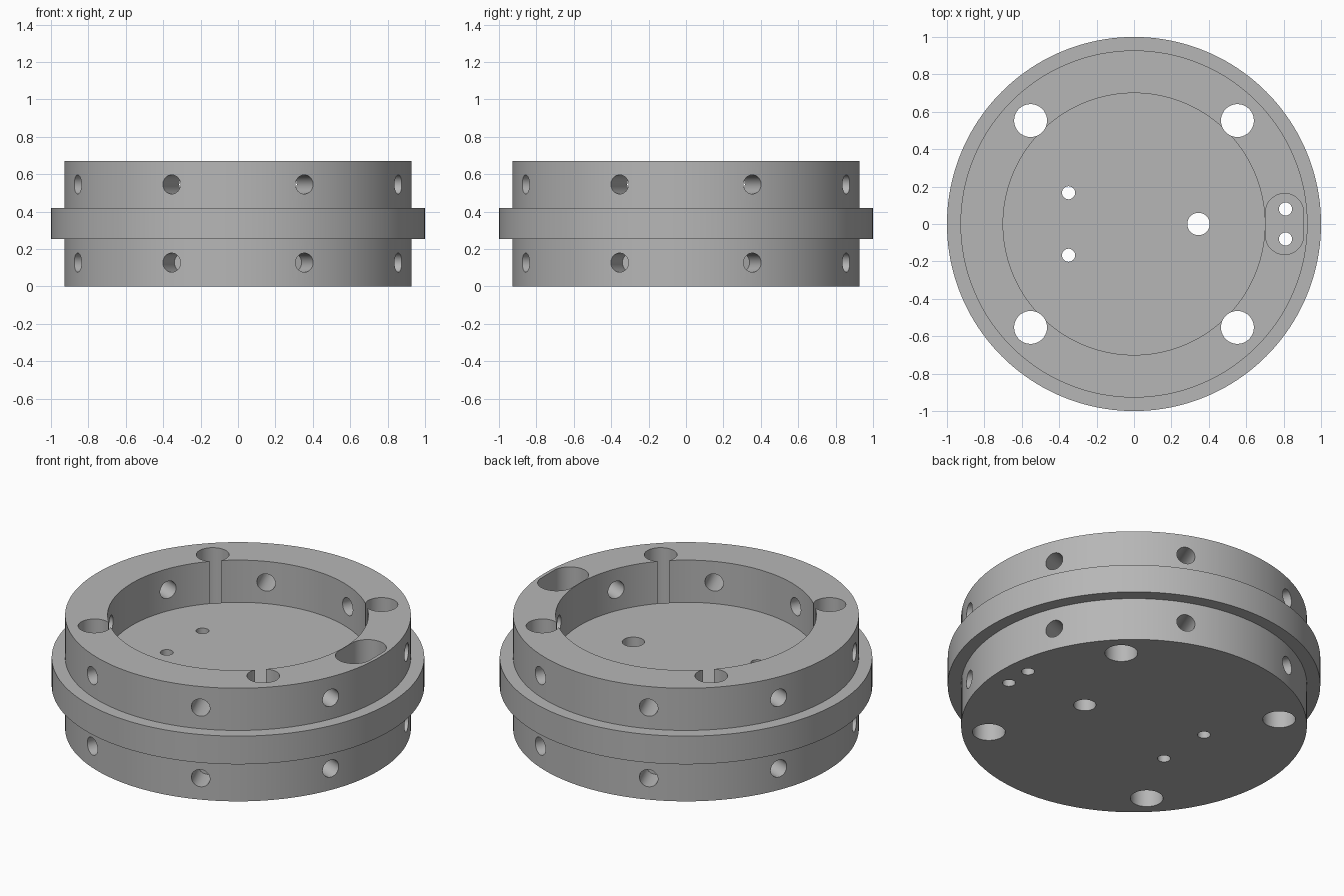
import bpy, bmesh, math
from mathutils import Matrix, Vector

if "Cube" in bpy.data.objects:
    bpy.data.objects.remove(bpy.data.objects["Cube"])

SEG = 160
BODY_R, FLANGE_R, BORE_R = 0.928, 1.0, 0.7
HEIGHT, FLOOR = 0.67, 0.42

grey = bpy.data.materials.new("machined grey")
grey.diffuse_color = (0.47, 0.47, 0.47, 1)
grey.use_nodes = True
grey.node_tree.nodes["Principled BSDF"].inputs["Base Color"].default_value = grey.diffuse_color


def make_object(name, bm):
    bmesh.ops.recalc_face_normals(bm, faces=bm.faces)
    mesh = bpy.data.meshes.new(name)
    bm.to_mesh(mesh)
    bm.free()
    mesh.materials.append(grey)
    obj = bpy.data.objects.new(name, mesh)
    bpy.context.collection.objects.link(obj)
    return obj


def add_cylinder(bm, start, end, radius, segments=40):
    """Capped cylinder between two points."""
    start, end = Vector(start), Vector(end)
    axis = end - start
    rot = axis.to_track_quat('Z', 'Y').to_matrix().to_4x4()
    bmesh.ops.create_cone(bm, cap_ends=True, segments=segments, radius1=radius,
                          radius2=radius, depth=axis.length,
                          matrix=Matrix.Translation((start + end) / 2) @ rot)


def cut(target, cutter):
    """Subtract the cutter, then discard it."""
    mod = target.modifiers.new("cut", 'BOOLEAN')
    mod.operation, mod.solver, mod.object = 'DIFFERENCE', 'EXACT', cutter
    bpy.context.view_layer.objects.active = target
    bpy.ops.object.modifier_apply(modifier=mod.name)
    bpy.data.objects.remove(cutter)


# Housing: turned profile with a flange and a top recess
profile = [(BODY_R, 0), (BODY_R, 0.253), (FLANGE_R, 0.253), (FLANGE_R, FLOOR),
           (BODY_R, FLOOR), (BODY_R, HEIGHT), (BORE_R, HEIGHT), (BORE_R, FLOOR)]
bm = bmesh.new()
rings = []
for r, z in profile:
    rings.append([bm.verts.new((r * math.cos(math.tau * i / SEG),
                                r * math.sin(math.tau * i / SEG), z)) for i in range(SEG)])
for a, b in zip(rings, rings[1:]):
    for i in range(SEG):
        j = (i + 1) % SEG
        bm.faces.new((a[i], a[j], b[j], b[i]))
bm.faces.new(rings[0])
bm.faces.new(rings[-1])
housing = make_object("flanged_housing", bm)

# Cable pocket beside the recess: a rounded slot
bm = bmesh.new()
px, pr, half = 0.805, 0.102, 0.061
outline = []
for k in range(2):
    for i in range(25):
        a = math.pi * (k + i / 24)
        outline.append((px + pr * math.cos(a), (half, -half)[k] + pr * math.sin(a)))
low = [bm.verts.new((x, y, FLOOR)) for x, y in outline]
high = [bm.verts.new((x, y, HEIGHT + 0.1)) for x, y in outline]
bm.faces.new(low)
bm.faces.new(high)
for i in range(len(low)):
    j = (i + 1) % len(low)
    bm.faces.new((low[i], low[j], high[j], high[i]))
cut(housing, make_object("pocket_cutter", bm))

# Vertical through holes: bolts, pins, centre feed and cable holes
bm = bmesh.new()
holes = [(x, y, 0.088) for x in (-0.553, 0.553) for y in (-0.553, 0.553)]
holes += [(-0.35, s * 0.167, 0.035) for s in (-1, 1)]
holes += [(0.81, s * 0.08, 0.035) for s in (-1, 1)]
holes.append((0.345, 0, 0.06))
for x, y, r in holes:
    add_cylinder(bm, (x, y, -0.1), (x, y, HEIGHT + 0.1), r)
cut(housing, make_object("vertical_hole_cutter", bm))

# Radial holes: upper row pierces the wall, lower row is blind
bm = bmesh.new()
for k in range(8):
    a = math.radians(22.5 + 45 * k)
    d = Vector((math.cos(a), math.sin(a), 0))
    for z, inner in ((0.545, 0.6), (0.127, 0.765)):
        up = Vector((0, 0, z))
        add_cylinder(bm, d * inner + up, d * 1.1 + up, 0.051)
cut(housing, make_object("radial_hole_cutter", bm))

# Smooth curved walls, crisp rims
bpy.ops.object.select_all(action='DESELECT')
housing.select_set(True)
bpy.context.view_layer.objects.active = housing
bpy.ops.object.shade_smooth_by_angle(angle=math.radians(30))
